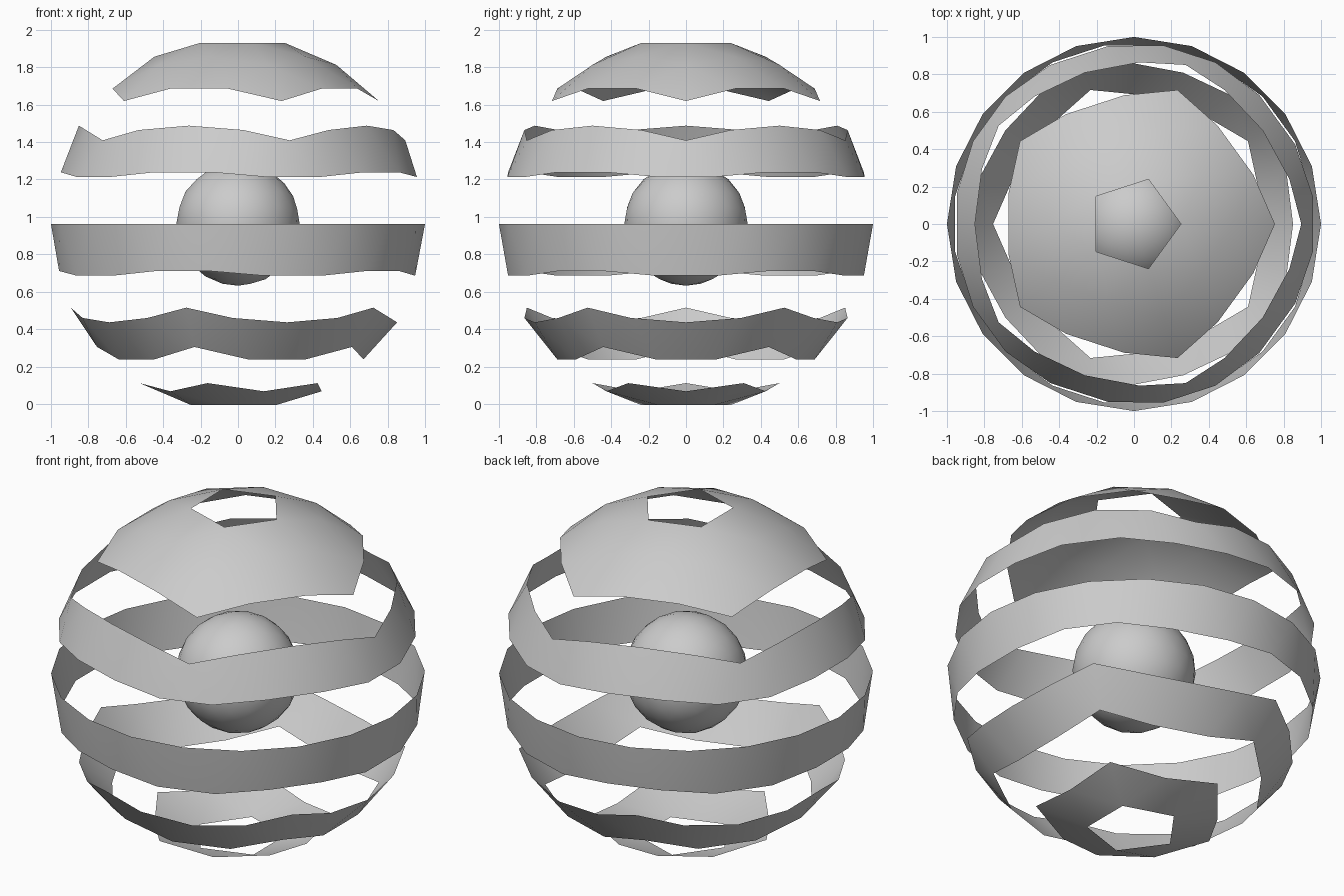
import bpy, bmesh

if "Cube" in bpy.data.objects:
    bpy.data.objects.remove(bpy.data.objects["Cube"])

CENTER_Z = 0.962


def finish(bm, name):
    mesh = bpy.data.meshes.new(name)
    bm.to_mesh(mesh)
    bm.free()
    for poly in mesh.polygons:
        poly.use_smooth = True
    obj = bpy.data.objects.new(name, mesh)
    obj.location.z = CENTER_Z
    bpy.context.collection.objects.link(obj)
    return obj


def ico(radius):
    bm = bmesh.new()
    bmesh.ops.create_icosphere(bm, subdivisions=3, radius=radius)
    return bm


def ring_numbers(bm):
    # edge distance of every vertex from the top pole (0..12)
    top = max(bm.verts, key=lambda v: v.co.z)
    ring, front = {top: 0}, [top]
    while front:
        nxt = []
        for v in front:
            for e in v.link_edges:
                o = e.other_vert(v)
                if o not in ring:
                    ring[o] = ring[v] + 1
                    nxt.append(o)
        front = nxt
    return ring


def band(name, rows):
    # keep only the chosen rows of triangles of the outer shell
    bm = ico(1.0)
    ring = ring_numbers(bm)
    drop = [f for f in bm.faces if min(ring[v] for v in f.verts) not in rows]
    bmesh.ops.delete(bm, geom=drop, context='FACES')
    return finish(bm, name)


# outer shell cut into horizontal bands
band("top_band", {1, 2})
band("upper_band", {4})
band("middle_band", {6})
band("lower_band", {8})
band("bottom_band", {10})

# core ball
finish(ico(0.33), "core_ball")
